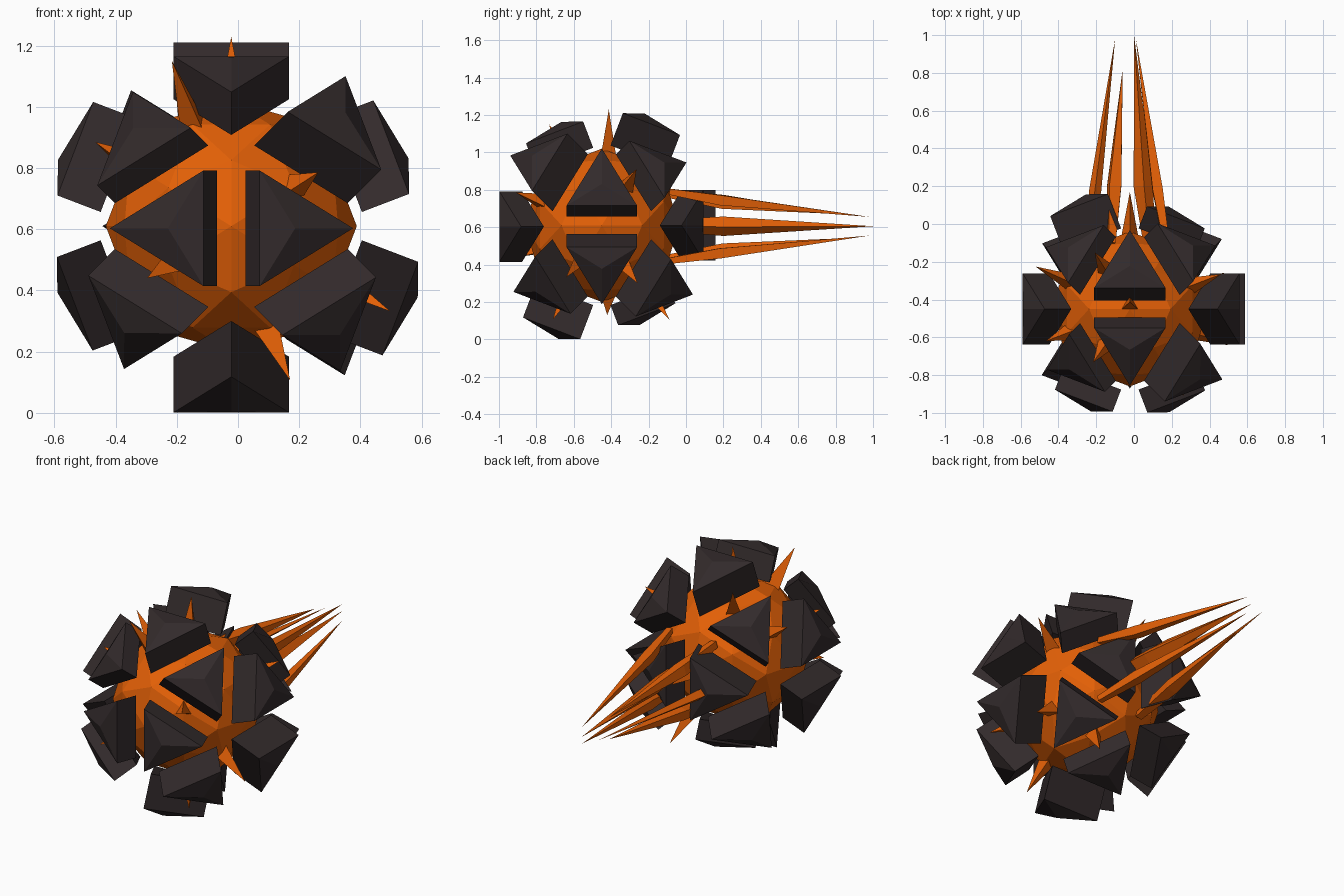
import bpy, bmesh, math
from itertools import combinations
from mathutils import Vector

if "Cube" in bpy.data.objects:
    bpy.data.objects.remove(bpy.data.objects["Cube"])

PHI = (1 + math.sqrt(5)) / 2
CENTRE = Vector((-0.022, -0.45, 0.61))
R = 0.41


def material(name, rgb):
    m = bpy.data.materials.new(name)
    m.diffuse_color = (*rgb, 1)
    m.use_nodes = True
    m.node_tree.nodes["Principled BSDF"].inputs["Base Color"].default_value = m.diffuse_color
    return m


ORANGE = material("molten_orange", (0.78, 0.118, 0.002))
DARK = material("dark_rock", (0.032, 0.023, 0.024))


def hull(name, points, mat):
    """Convex flat-shaded solid around the points."""
    bm = bmesh.new()
    for p in points:
        bm.verts.new(p)
    bmesh.ops.convex_hull(bm, input=bm.verts)
    loose = [v for v in bm.verts if not v.link_faces]
    bmesh.ops.delete(bm, geom=loose, context='VERTS')
    bmesh.ops.recalc_face_normals(bm, faces=bm.faces)
    me = bpy.data.meshes.new(name)
    bm.to_mesh(me)
    bm.free()
    me.materials.append(mat)
    ob = bpy.data.objects.new(name, me)
    bpy.context.collection.objects.link(ob)
    return ob


def sign(v):
    return tuple(0 if abs(c) < 0.01 else (1 if c > 0 else -1) for c in v)


def ring(c, axis, radius, up, n=3):
    """n points around an axis, the first one towards up."""
    axis = axis.normalized()
    a = (up - axis * up.dot(axis)).normalized()
    b = axis.cross(a)
    return [c + radius * (a * math.cos(2 * math.pi * i / n)
                          + b * math.sin(2 * math.pi * i / n)) for i in range(n)]


# icosahedron layout shared by core, plates and spikes
corners = []
for s in (-1, 1):
    for t in (-PHI, PHI):
        corners += [Vector((0, t, s)), Vector((t, s, 0)), Vector((s, 0, t))]
edges = [(a, b) for a, b in combinations(corners, 2) if (a - b).length < 2.1]
faces = [f for f in combinations(corners, 3)
         if all((a - b).length < 2.1 for a, b in combinations(f, 2))]

# round core: corners and edge midpoints pushed onto a sphere
core_dirs = [c.normalized() for c in corners] + [(a + b).normalized() for a, b in edges]
hull("core", [CENTRE + d * R for d in core_dirs], ORANGE)

# rock plates: triangular prism with a low pyramid on top, uneven heights
HEIGHT = {
    (-1, -1, 0): 0.54, (1, -1, 0): 0.545, (-1, 1, 0): 0.61, (1, 1, 0): 0.54,
    (1, 0, 1): 0.58, (-1, 0, 1): 0.566, (1, 0, -1): 0.612, (-1, 0, -1): 0.568,
    (0, 1, 1): 0.60, (0, -1, 1): 0.565, (0, 1, -1): 0.53, (0, -1, -1): 0.61,
    (1, -1, 1): 0.605, (-1, -1, 1): 0.515, (1, -1, -1): 0.575, (-1, -1, -1): 0.565,
    (1, 1, -1): 0.60, (-1, 1, -1): 0.56, (1, 1, 1): 0.54, (-1, 1, 1): 0.525,
}
# small sideways shifts of the plates that sit off their seat
SHIFT = {(0, -1, 1): (0, 0, -0.012), (-1, -1, 0): (0, 0, -0.007), (1, -1, 0): (0, 0, -0.007)}
for f in faces:
    mid = sum(f, Vector()) / 3
    n = mid.normalized()
    h = HEIGHT[sign(mid)]
    seat = CENTRE + Vector(SHIFT.get(sign(mid), (0, 0, 0)))
    pts = [seat + n * (h + 0.04)]
    for level in (0.415, h):
        pts += ring(seat + n * level, n, 0.218, f[0] - mid)
    hull("rock_plate", pts, DARK)

# short spikes growing from the gaps: direction and tip distance
A, B, C = 0.309, 0.5, 0.809
SPIKES = [
    ((0, 0.06, 1), 0.62), ((-A, -0.45, 0.86), 0.64), ((B, -C, A), 0.57),
    ((-B, -C, -A), 0.55), ((A, -0.42, -C), 0.60), ((-0.80, 0.36, 0.53), 0.64),
    ((-C, -A, B), 0.55), ((C, A, -B), 0.62), ((0.84, -A, -0.45), 0.62), ((C, A, B), 0.60),
    ((0, 0.06, -1), 0.48), ((A, 0.58, -C), 0.65), ((0, 1, 0), 0.62),
    ((-A, B, C), 0.60),
]
for d, length in SPIKES:
    d = Vector(d).normalized()
    up = Vector((0, 0, 1)) if abs(d.z) < 0.9 else Vector((0, 1, 0))
    hull("short_spike", ring(CENTRE + d * 0.37, d, 0.055, up) + [CENTRE + d * length], ORANGE)

# long trailing spikes: root, thickest point, tip, thickness
TRAILS = [
    ((0.08, -0.10, 0.61), (0.05, 0.20, 0.605), (0.0, 1.0, 0.605), 0.052),
    ((-0.12, -0.10, 0.78), (-0.105, 0.20, 0.735), (-0.06, 0.82, 0.67), 0.045),
    ((-0.12, -0.10, 0.43), (-0.105, 0.20, 0.475), (-0.06, 0.82, 0.54), 0.045),
    ((-0.24, -0.09, 0.60), (-0.205, 0.18, 0.60), (-0.10, 0.98, 0.605), 0.032),
    ((0.17, -0.09, 0.79), (0.125, 0.18, 0.745), (0.01, 0.98, 0.655), 0.038),
    ((0.17, -0.09, 0.42), (0.125, 0.18, 0.46), (0.01, 0.98, 0.555), 0.038),
]
for root, mid, tip, rad in TRAILS:
    root, mid, tip = Vector(root), Vector(mid), Vector(tip)
    axis = tip - root
    side = Vector((mid.x - CENTRE.x, 0, mid.z - CENTRE.z))
    pts = ring(root, axis, rad * 0.6, side, 4) + ring(mid, axis, rad, side, 4) + [tip]
    hull("trailing_spike", pts, ORANGE)
